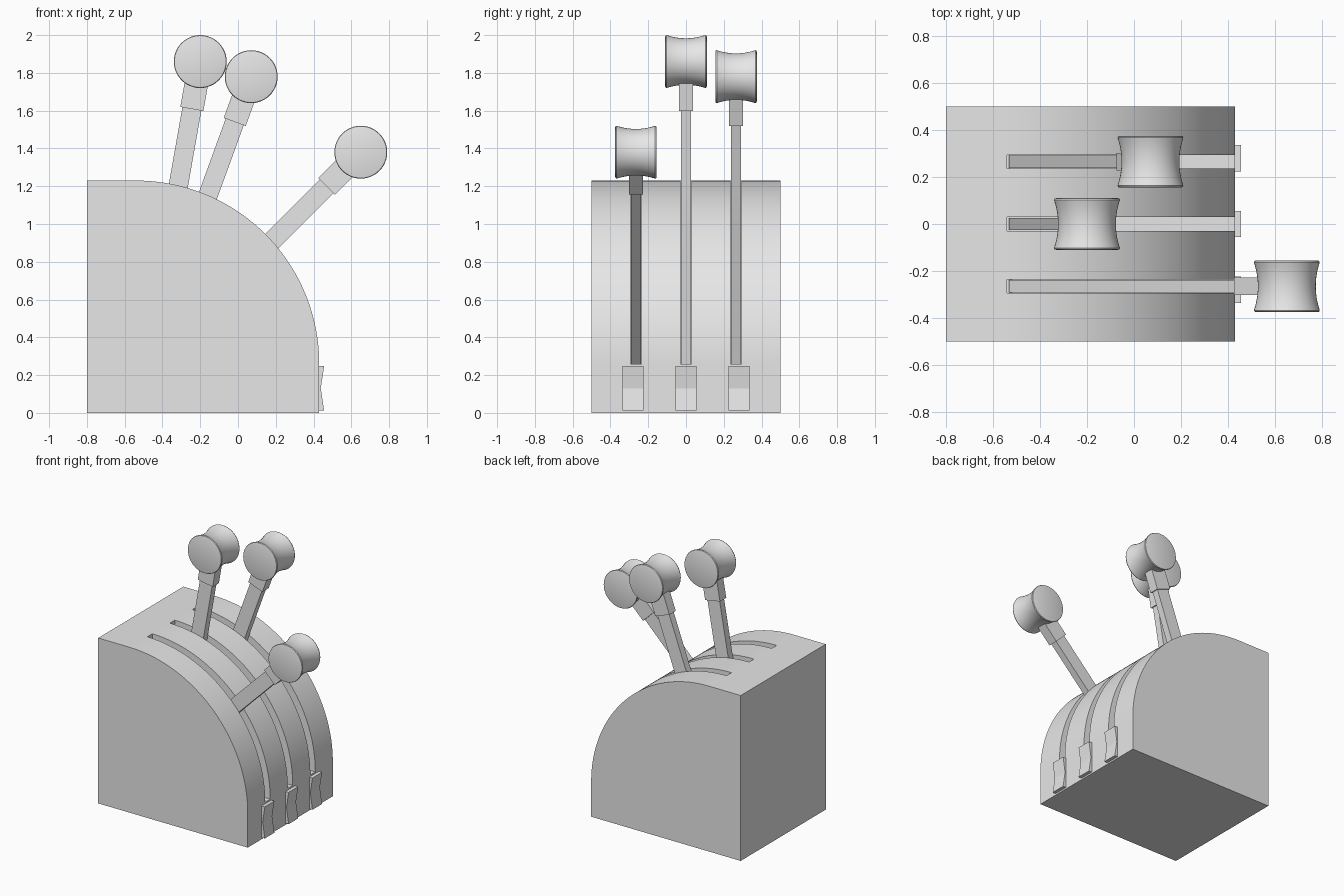
import bpy, bmesh, math
from mathutils import Matrix, Vector

if "Cube" in bpy.data.objects:
    bpy.data.objects.remove(bpy.data.objects["Cube"])

grey = bpy.data.materials.new("light_grey")
grey.diffuse_color = (0.8, 0.8, 0.8, 1)
grey.use_nodes = True
grey.node_tree.nodes["Principled BSDF"].inputs["Base Color"].default_value = grey.diffuse_color


def finish(name, bm, smooth=False):
    bmesh.ops.recalc_face_normals(bm, faces=bm.faces[:])
    me = bpy.data.meshes.new(name)
    bm.to_mesh(me)
    bm.free()
    me.materials.append(grey)
    ob = bpy.data.objects.new(name, me)
    bpy.context.collection.objects.link(ob)
    if smooth:
        shade(ob)
    return ob


def activate(ob):
    bpy.ops.object.select_all(action='DESELECT')
    ob.select_set(True)
    bpy.context.view_layer.objects.active = ob


def shade(ob):
    activate(ob)
    bpy.ops.object.shade_smooth_by_angle(angle=math.radians(30))


def prism(name, profile, y0, y1):
    """Extrude an (x, z) profile along y."""
    bm = bmesh.new()
    face = bm.faces.new([bm.verts.new((x, y0, z)) for x, z in profile])
    ext = bmesh.ops.extrude_face_region(bm, geom=[face])
    verts = [v for v in ext['geom'] if isinstance(v, bmesh.types.BMVert)]
    bmesh.ops.translate(bm, verts=verts, vec=(0, y1 - y0, 0))
    return finish(name, bm)


def box(name, x, y, z, mat=Matrix()):
    """Box between (min, max) ranges, then transformed."""
    bm = bmesh.new()
    bmesh.ops.create_cube(bm, size=1)
    for v in bm.verts:
        v.co = mat @ Vector([r[0] if c < 0 else r[1] for c, r in zip(v.co, (x, y, z))])
    return finish(name, bm)


# housing: box with one large rounded corner
CX, CZ, R, SEG = -0.54, 0.26, 0.97, 48
profile = [(-0.8, 0), (0.43, 0)]
for i in range(SEG + 1):
    a = math.pi / 2 * i / SEG
    profile.append((CX + R * math.cos(a), CZ + R * math.sin(a)))
profile.append((-0.8, CZ + R))
housing = prism("housing", profile, -0.5, 0.5)

# lever slots cut deep into the housing
for y in (-0.265, 0, 0.265):
    cutter = box("slot_cutter", (CX, 0.6), (y - 0.029, y + 0.029), (CZ, 1.4))
    cutter.hide_render = True
    mod = housing.modifiers.new("slot", 'BOOLEAN')
    mod.operation = 'DIFFERENCE'
    mod.solver = 'EXACT'
    mod.object = cutter
    activate(housing)
    bpy.ops.object.modifier_apply(modifier=mod.name)
    bpy.data.objects.remove(cutter)
shade(housing)


def knob(name, loc):
    """Waisted spool turned about the y axis."""
    half, n = 0.11, 48
    pts = [(0, -half), (0.131, -half), (0.137, -0.108), (0.14, -0.102)]
    for i in range(1, 12):
        t = -1 + i / 6
        pts.append((0.123 + 0.017 * t * t, 0.102 * t))
    pts += [(0.14, 0.102), (0.137, 0.108), (0.131, half), (0, half)]
    bm = bmesh.new()
    vs = [bm.verts.new((r, y, 0)) for r, y in pts]
    es = [bm.edges.new(p) for p in zip(vs, vs[1:])]
    bmesh.ops.spin(bm, geom=vs + es, cent=(0, 0, 0), axis=(0, 1, 0),
                   angle=math.tau, steps=n)
    bmesh.ops.remove_doubles(bm, verts=bm.verts[:], dist=1e-5)
    bmesh.ops.translate(bm, verts=bm.verts[:], vec=loc)
    return finish(name, bm, True)


# levers: arm, collar and knob, each leaning about the y axis
for label, x, y, z, lean in (("left", -0.2, 0, 1.86, 10),
                             ("back", 0.07, 0.265, 1.78, 20),
                             ("front", 0.65, -0.265, 1.38, 45)):
    if label == "left":
        label = "middle"
    m = Matrix.Translation((x, y, z)) @ Matrix.Rotation(math.radians(lean), 4, 'Y')
    box(label + "_lever_arm", (-0.051, 0.051), (-0.026, 0.026), (-1.62, -0.2), m)
    box(label + "_lever_collar", (-0.062, 0.062), (-0.037, 0.037), (-0.255, -0.08), m)
    knob(label + "_lever_knob", (x, y, z))

# rocker switches with a V-shaped face
for label, y in (("front", -0.28), ("middle", 0), ("back", 0.28)):
    prism(label + "_rocker_switch",
          [(0.42, 0.012), (0.456, 0.012), (0.438, 0.13), (0.456, 0.248), (0.42, 0.248)],
          y - 0.056, y + 0.056)
